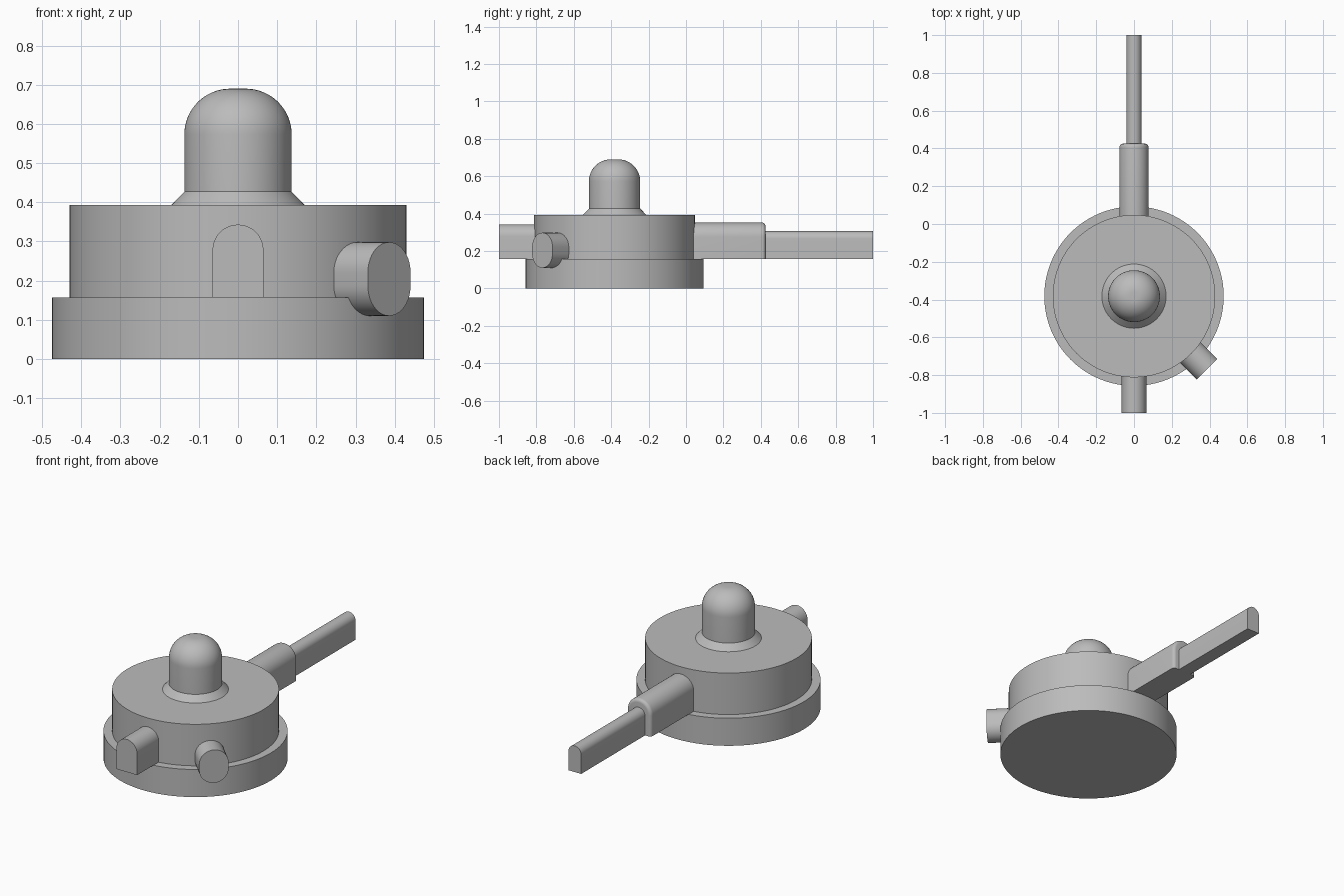
import bpy, bmesh, math
from mathutils import Matrix

cube = bpy.data.objects.get("Cube")
if cube:
    bpy.data.objects.remove(cube, do_unlink=True)

HUB_Y = -0.382
SEGMENTS = 96

grey = bpy.data.materials.new("plain_grey")
grey.use_nodes = True
GREY = (0.5, 0.5, 0.5, 1)
grey.diffuse_color = GREY
grey.node_tree.nodes["Principled BSDF"].inputs["Base Color"].default_value = GREY


def finish(name, bm, matrix):
    """Turn a bmesh into a placed, shaded object."""
    bmesh.ops.remove_doubles(bm, verts=bm.verts, dist=1e-5)
    bmesh.ops.recalc_face_normals(bm, faces=bm.faces)
    mesh = bpy.data.meshes.new(name)
    bm.to_mesh(mesh)
    bm.free()
    mesh.materials.append(grey)
    obj = bpy.data.objects.new(name, mesh)
    bpy.context.collection.objects.link(obj)
    obj.matrix_world = matrix
    bpy.ops.object.select_all(action='DESELECT')
    obj.select_set(True)
    bpy.context.view_layer.objects.active = obj
    bpy.ops.object.shade_smooth_by_angle(angle=math.radians(30))
    return obj


def lathe(name, profile):
    """Revolve (radius, height) points around the hub axis."""
    bm = bmesh.new()
    verts = [bm.verts.new((r, 0, z)) for r, z in profile]
    edges = [bm.edges.new(pair) for pair in zip(verts, verts[1:])]
    bmesh.ops.spin(bm, geom=verts + edges, axis=(0, 0, 1), cent=(0, 0, 0),
                   angle=math.tau, steps=SEGMENTS, use_merge=True)
    finish(name, bm, Matrix.Translation((0, HUB_Y, 0)))


def arc(radius, cz, start, steps=20):
    """Half circle in (x, z)."""
    angles = [start + math.pi * i / steps for i in range(steps + 1)]
    return [(radius * math.cos(a), cz + radius * math.sin(a)) for a in angles]


def arch(half, bottom, top):
    return [(-half, bottom), (half, bottom)] + arc(half, top - half, 0)


def slot(half, bottom, top):
    return arc(half, top - half, 0) + arc(half, bottom + half, math.pi)


def loft(name, sections, turn=0):
    """Skin matching cross-sections placed along local y, turned about the hub."""
    bm = bmesh.new()
    rings = [[bm.verts.new((x, y, z)) for x, z in points] for y, points in sections]
    for a, b in zip(rings, rings[1:]):
        for i in range(len(a)):
            j = (i + 1) % len(a)
            bm.faces.new((a[i], a[j], b[j], b[i]))
    bm.faces.new(rings[0])
    bm.faces.new(rings[-1])
    finish(name, bm, Matrix.Translation((0, HUB_Y, 0)) @ Matrix.Rotation(turn, 4, 'Z'))


# Round body
lathe("base_disc", [(0, 0), (0.475, 0), (0.475, 0.157), (0, 0.157)])
lathe("drum", [(0, 0.157), (0.43, 0.157), (0.43, 0.393), (0, 0.393)])

# Domed knob with a sloping collar
lathe("knob_collar", [(0, 0.393), (0.17, 0.393), (0.137, 0.427), (0, 0.427)])
ROUND = 0.117
dome = []
for i in range(17):
    a = math.pi / 2 * i / 16
    dome.append((0.02 + ROUND * math.cos(a), 0.573 + ROUND * math.sin(a)))
lathe("knob", [(0, 0.427), (0.137, 0.427)] + dome + [(0, 0.69)])

# Front stub, and the slotted stub turned toward the front left
stub = arch(0.065, 0.157, 0.343)
loft("front_stub", [(0.4, stub), (1 + HUB_Y, stub)], math.pi)
side = slot(0.077, 0.11, 0.298)
loft("side_stub", [(0.38, side), (0.546, side)], math.radians(-135))

# Rear sleeve with a rounded rim, and the thin rod inside it
rim = []
for i in range(6):
    a = math.pi / 2 * i / 5
    inset = 0.018 * (1 - math.cos(a))
    rim.append((0.407 + 0.018 * math.sin(a) - HUB_Y, arch(0.077 - inset, 0.157, 0.352 - inset)))
loft("rear_sleeve", [(0.4, arch(0.077, 0.157, 0.352))] + rim)
rod = arch(0.04, 0.157, 0.306)
loft("rear_rod", [(0.78, rod), (1 - HUB_Y, rod)])
